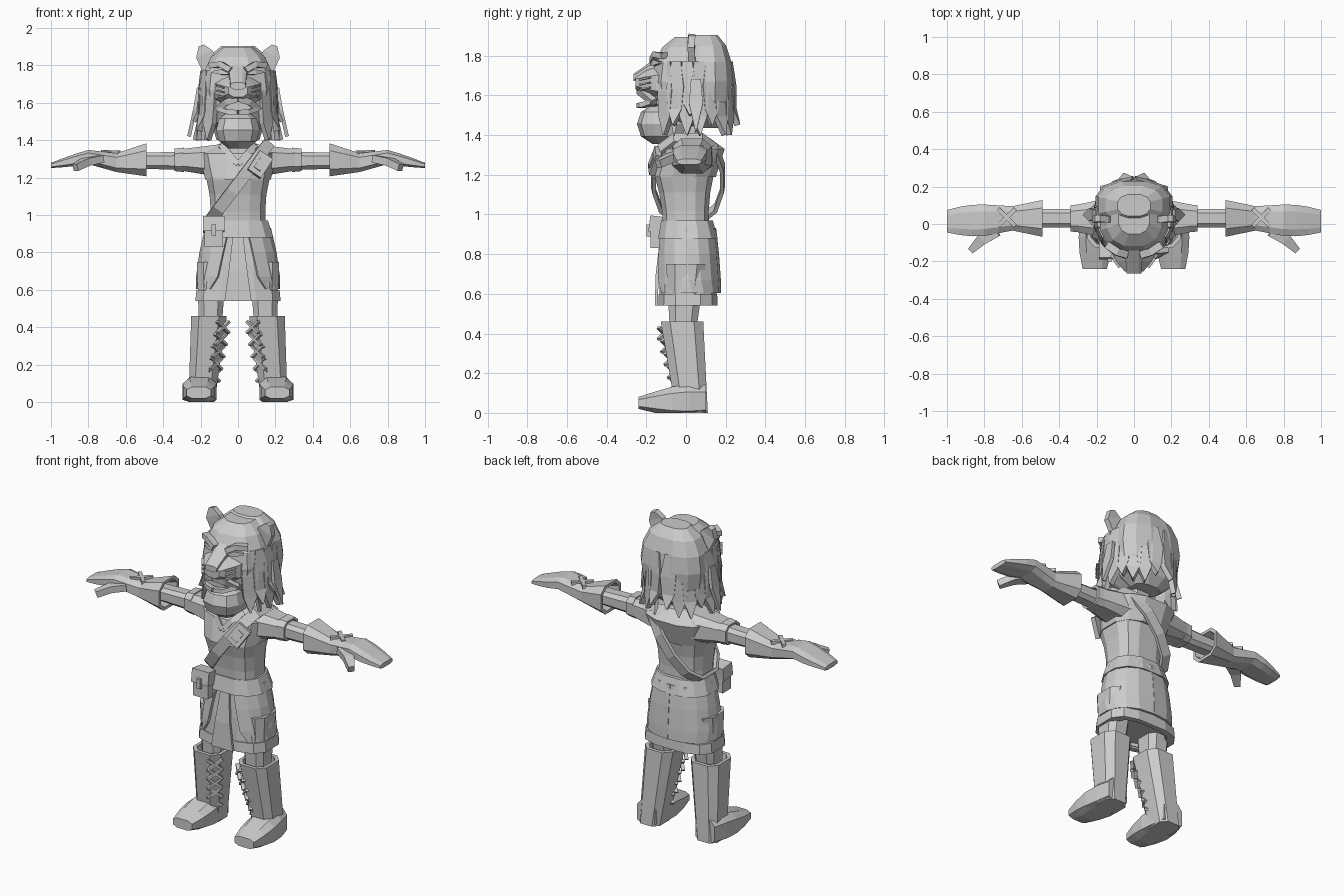
import bpy, bmesh
from math import sin, cos, pi, radians
from mathutils import Vector

if "Cube" in bpy.data.objects:
    bpy.data.objects.remove(bpy.data.objects["Cube"], do_unlink=True)

GREY = (0.6, 0.6, 0.6, 1)
grey = bpy.data.materials.new("plain grey")
grey.use_nodes = True
grey.diffuse_color = GREY
grey.node_tree.nodes["Principled BSDF"].inputs["Base Color"].default_value = GREY

FRONT, UP = Vector((0, -1, 0)), Vector((0, 0, 1))


def power(value, exponent):
    """Signed power, used to square off round sections."""
    return abs(value) ** exponent * (1 if value > 0 else -1)


def skin(name, rows, mirror=False, closed=False, solid=True):
    """Bridge rows of points into one flat-shaded object resting on the floor."""
    bm = bmesh.new()
    verts = [[bm.verts.new((x, y, max(z, 0))) for x, y, z in row] for row in rows]
    count = len(verts[0])
    pairs = list(zip(verts, verts[1:]))
    if closed:
        pairs.append((verts[-1], verts[0]))
    elif solid:
        bm.faces.new(verts[0])
        bm.faces.new(verts[-1])
    for a, b in pairs:
        for j in range(count if solid else count - 1):
            k = (j + 1) % count
            bm.faces.new((a[j], a[k], b[k], b[j]))
    bmesh.ops.recalc_face_normals(bm, faces=bm.faces)
    mesh = bpy.data.meshes.new(name)
    bm.to_mesh(mesh)
    bm.free()
    mesh.materials.append(grey)
    part = bpy.data.objects.new(name, mesh)
    bpy.context.collection.objects.link(part)
    if mirror:
        part.modifiers.new("mirror", "MIRROR").use_mirror_merge = False
    return part


def ring(centre, axis, a, b, sides, square):
    """Squared ellipse of half sizes a and b, across the given axis."""
    across = [i for i in range(3) if i != axis]
    full = cos(pi / sides) ** square
    points = []
    for j in range(sides):
        angle = 2 * pi * (j + 0.5) / sides
        point = Vector(centre)
        point[across[0]] += a * power(cos(angle), square) / full
        point[across[1]] += b * power(sin(angle), square) / full
        points.append(point)
    return points


def limb(name, start, end, wide, deep, sides=8, square=0.65, bulge=0, steps=1, rim=False, mirror=False):
    """Tapered form from start to end; rim hollows out the start."""
    start, end = Vector(start), Vector(end)
    span = end - start
    axis = max(range(3), key=lambda i: abs(span[i]))

    def section(f, scale):
        a = wide[0] + (wide[1] - wide[0]) * f
        b = deep[0] + (deep[1] - deep[0]) * f
        return ring(start + span * f, axis, a * scale, b * scale, sides, square)

    rows = [section(0.5, 0.8), section(0, 0.8)] if rim else []
    rows += [section(i / steps, 1 + bulge * sin(pi * i / steps)) for i in range(steps + 1)]
    return skin(name, rows, mirror)


def ball(name, centre, radii, levels=7, sides=12):
    """Faceted rounded block with flat poles."""
    rows = []
    for i in range(levels):
        tilt = radians(20 + 140 * i / (levels - 1))
        size = sin(tilt) ** 0.8
        height = radii[2] * cos(tilt) / cos(radians(20))
        rows.append(ring(Vector(centre) + UP * height, 2, radii[0] * size, radii[1] * size, sides, 0.8))
    return skin(name, rows)


def ribbon(name, path, widths, thick=0.02, out=FRONT, centre=None, closed=False, mirror=False):
    """Flat strip along a path, facing out or away from a centre."""
    path = [Vector(p) for p in path]
    last, rows = len(path) - 1, []
    for i, p in enumerate(path):
        after = path[(i + 1) % len(path)] if closed else path[min(i + 1, last)]
        before = path[i - 1] if closed else path[max(i - 1, 0)]
        along = (after - before).normalized()
        face = p - Vector(centre) if centre else Vector(out)
        face = (face - along * face.dot(along)).normalized()
        width = widths[i] if isinstance(widths, list) else widths
        side, lift = along.cross(face) * width / 2, face * thick / 2
        rows.append([p + side + lift, p - side + lift, p - side - lift, p + side - lift])
    return skin(name, rows, mirror, closed)


# Boots, feet, legs and crossed laces
limb("boot_shafts", (.155, -.02, .46), (.195, .03, 0), (.095, .07), (.107, .08), rim=True, steps=2, mirror=True)
limb("boot_feet", (.2, .1, .06), (.21, -.24, .05), (.065, .065), (.08, .03), bulge=.4, steps=4, mirror=True)
limb("legs", (.15, -.02, .3), (.14, 0, .75), (.055, .08), (.055, .1), mirror=True)
lace_top, lace_bottom = Vector((.08, -.108, .4)), Vector((.13, -.042, .14))
for i in range(5):
    middle = lace_top.lerp(lace_bottom, i / 4)
    for slant in (1, -1):
        reach = Vector((1, -1, slant)) * .03
        ribbon("boot_lace", [middle - reach, middle + reach], .014, out=(-1, -1, 0), mirror=True)

# Skirt, hem band, belt and front flap
limb("skirt", (0, .01, .55), (0, .01, .93), (.215, .15), (.145, .12), sides=12, rim=True, steps=2, bulge=.05)
limb("hem_band", (0, .01, .54), (0, .01, .6), (.228, .222), (.15, .147), sides=12, rim=True)
limb("belt", (0, .01, .88), (0, .005, .97), (.19, .16), (.15, .13), sides=12, square=.8)
ribbon("front_flap", [(0, -.12, .91), (0, -.145, .7), (0, -.15, .54)], [.05, .1, .145], .015)

# Coat tails wrap from the front opening round to the back
tail_rows = []
for fall, opening in ((0, 12), (.4, 18), (.8, 24), (1, 37)):
    flare = sin(fall * pi / 2)
    angles = [radians(opening + (180 - opening) * j / 7) for j in range(8)]
    tail_rows.append([((.17 + .05 * flare) * abs(sin(a)) ** .8, .01 - (.135 + .025 * flare) * cos(a),
                       .93 - .325 * fall) for a in angles])
tails = skin("coat_tails", tail_rows, mirror=True, solid=False)
thickness = tails.modifiers.new("thickness", "SOLIDIFY")
thickness.thickness, thickness.offset = .014, 0

# Torso, shoulder cape, neck and neckline
limb("torso", (0, 0, .93), (0, -.01, 1.2), (.15, .17), (.115, .15), sides=12, steps=3, bulge=-.08)
limb("shoulder_cape", (0, -.01, 1.19), (0, .03, 1.33), (.175, .21), (.16, .165), sides=12, square=.8, steps=2)
limb("cape_top", (0, .03, 1.33), (0, .03, 1.385), (.21, .09), (.165, .09), sides=12, square=.8)
limb("neck", (0, 0, 1.3), (0, 0, 1.45), (.08, .075), (.08, .08))
ribbon("neckline", [(.09, -.07, 1.37), (.05, -.13, 1.33), (0, -.15, 1.27)], .03, centre=(0, .1, 1.25), mirror=True)

# Sleeves, arms, gauntlets and hands
limb("sleeves", (.08, .03, 1.29), (.32, .03, 1.295), (.12, .07), (.09, .055), mirror=True, steps=2)
limb("sleeve_cuffs", (.34, .03, 1.295), (.29, .03, 1.295), (.07, .075), (.06, .065), rim=True, mirror=True)
limb("arms", (.28, .03, 1.29), (.58, .03, 1.29), (.05, .05), (.05, .04), mirror=True)
limb("gauntlets", (.49, .03, 1.295), (.65, .03, 1.28), (.098, .065), (.088, .05), rim=True, steps=2, mirror=True)
limb("palms", (.65, .03, 1.28), (.8, .02, 1.31), (.065, .084), (.05, .038), steps=2, mirror=True)
limb("fingers", (.8, .02, 1.31), (1, .015, 1.265), (.084, .06), (.038, .014), bulge=.12, steps=3, mirror=True)
ribbon("thumbs", [(.74, -.03, 1.3), (.81, -.08, 1.285), (.87, -.14, 1.255)], [.08, .06, .035], .04, UP, mirror=True)
for slant in (.045, -.045):
    ribbon("glove_stitch", [(.635, .035 - slant, 1.335), (.725, .035 + slant, 1.337)], .022, out=UP, mirror=True)

# Shoulder strap as a tilted loop, with buckle and pouch
strap_path = []
for i in range(12):
    angle = 2 * pi * (i + .5) / 12
    strap_path.append((.01 + .16 * cos(angle), .01 - .178 * power(sin(angle), .7), 1.18 + .21 * cos(angle)))
ribbon("shoulder_strap", strap_path, .065, centre=(0, 0, 1.2), closed=True)
ribbon("buckle", [(.15, -.14, 1.32), (.085, -.175, 1.22)], .085, .03, out=(.3, -1, .3))
ribbon("buckle_plate", [(.135, -.16, 1.295), (.1, -.18, 1.245)], .04, out=(.3, -1, .3))
ribbon("pouch", [(-.13, -.14, .83), (-.13, -.14, .95)], .1, .08)
ribbon("pouch_flap", [(-.13, -.145, .91), (-.13, -.135, .99)], .115, .09)
ribbon("pouch_clasp", [(-.13, -.19, .95), (-.13, -.19, .89)], .025)

# Head, muzzle, jaw and nose
ball("head", (0, .03, 1.67), (.195, .2, .225))
ball("chin_beard", (0, -.11, 1.455), (.117, .132, .1), levels=5, sides=10)
limb("muzzle", (0, -.1, 1.66), (0, -.255, 1.665), (.13, .05), (.085, .035), bulge=.2, steps=3, square=.8)
limb("nose_bridge", (0, -.05, 1.81), (0, -.265, 1.69), (.055, .04), (.05, .018), steps=2)
limb("teeth", (0, -.1, 1.575), (0, -.205, 1.575), (.1, .07), (.035, .03))
ribbon("upper_lip", [(0, -.235, 1.625), (.06, -.21, 1.605), (.11, -.16, 1.565)], .035, .03, mirror=True)
ribbon("lower_lip", [(.1, -.17, 1.565), (.05, -.22, 1.55), (0, -.235, 1.55)], .025, .03, mirror=True)

# Brows, eyes, whisker marks and ears
ribbon("brows", [(.04, -.165, 1.775), (.09, -.15, 1.805), (.145, -.11, 1.8)], .03, .04, mirror=True)
ribbon("eyes", [(.05, -.17, 1.755), (.09, -.16, 1.765), (.13, -.13, 1.765)], [.01, .03, .01], mirror=True)
for row in range(3):
    height = .025 * row + 1.63
    ribbon("whisker_mark", [(.075, -.23, height), (.11, -.18, height + .01)], .008, out=(.7, -.7, 0), mirror=True)
ribbon("ears", [(.145, .03, 1.79), (.18, .025, 1.86), (.195, .03, 1.905)], [.1, .095, .03], .035, mirror=True)

# Hair cap and hanging locks
ball("hair_cap", (0, .1, 1.67), (.205, .138, .235))
for i, degrees in enumerate(range(48, 172, 17)):
    angle = radians(degrees)
    outward = Vector((sin(angle), -cos(angle), 0))
    top, tip = 1.77, 1.4 + .05 * (i % 3 == 1)
    flare = .21 + .02 * (i % 2)
    lock_path = [Vector((0, .035, top + (tip - top) * drop)) + outward * radius
                 for drop, radius in ((0, .185), (.4, .2), (.75, .203), (1, flare))]
    ribbon("hair_lock", lock_path, [.05, .095, .075, .006], .03, outward, mirror=True)
for x, y, tip in ((.235, .02, 1.5), (.262, .05, 1.42), (.19, -.06, 1.4)):
    ribbon("side_lock", [(x * .8, y, 1.68), (x * .88, y, 1.56), (x, y, tip)], [.05, .07, .006],
           out=(1, 0, 0), mirror=True)
